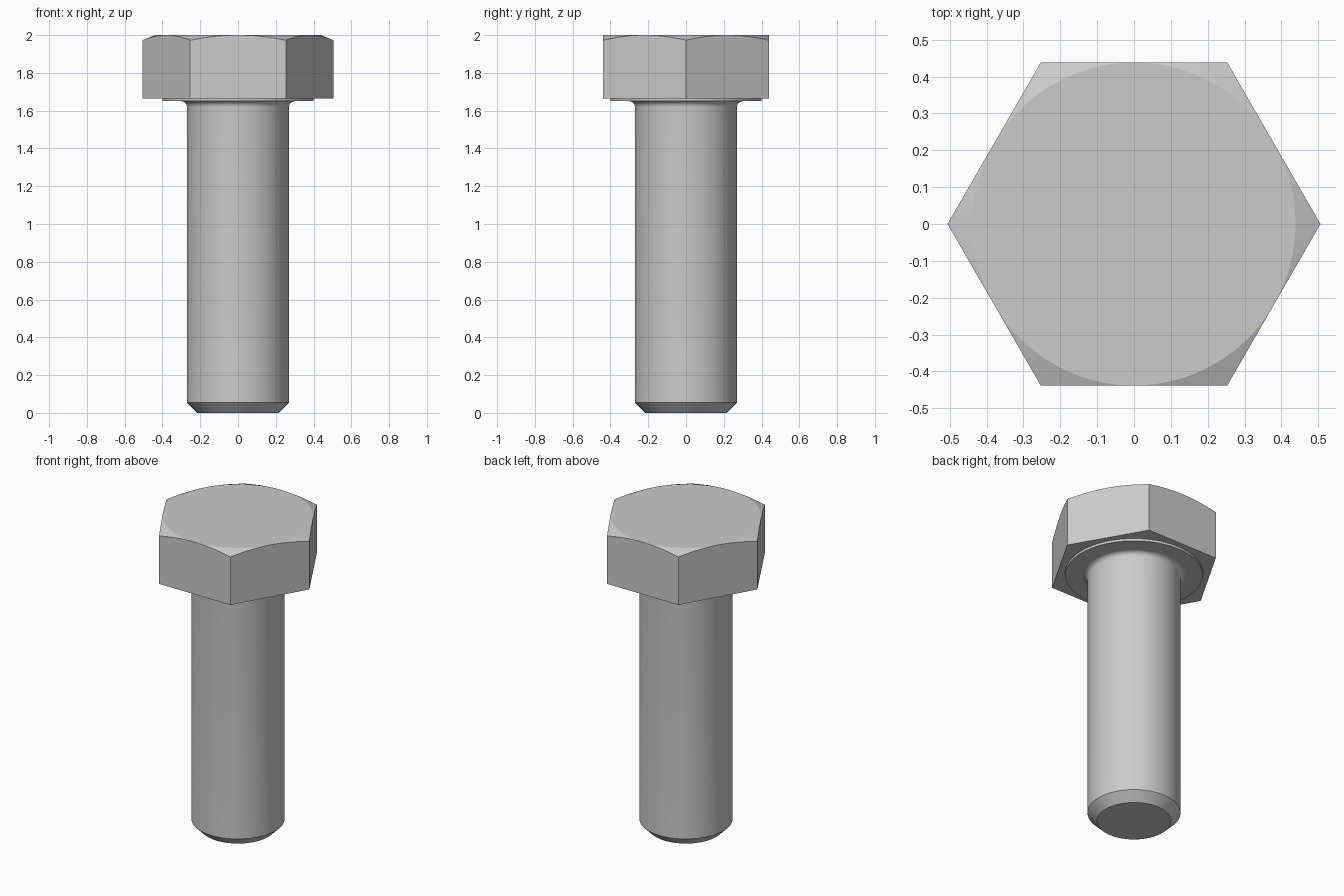
import bpy, bmesh, math
from math import cos, sin, pi

default = bpy.data.objects.get("Cube")
if default:
    bpy.data.objects.remove(default, do_unlink=True)

SEGMENTS = 96          # divisible by six so the hexagon corners are exact
HEAD_BOTTOM, HEAD_TOP = 1.665, 2.0
CORNER = 0.506         # centre to hexagon corner
FLAT = CORNER * cos(pi / 6)
WASHER_BOTTOM, FILLET = 1.65, 0.03
SHAFT = 0.27

steel = bpy.data.materials.new("steel grey")
steel.use_nodes = True
colour = (0.6, 0.6, 0.6, 1)
steel.diffuse_color = colour
steel.node_tree.nodes["Principled BSDF"].inputs["Base Color"].default_value = colour


def loft(name, rings):
    """Skin rings, given from bottom to top as functions angle -> (radius, height), and cap both ends."""
    bm = bmesh.new()
    loops = []
    for ring in rings:
        loop = []
        for i in range(SEGMENTS):
            a = 2 * pi * i / SEGMENTS
            r, z = ring(a)
            loop.append(bm.verts.new((r * cos(a), r * sin(a), z)))
        loops.append(loop)
    for low, high in zip(loops, loops[1:]):
        for i in range(SEGMENTS):
            j = (i + 1) % SEGMENTS
            bm.faces.new((low[i], low[j], high[j], high[i]))
    bm.faces.new(loops[0][::-1])
    bm.faces.new(loops[-1])
    bmesh.ops.remove_doubles(bm, verts=bm.verts, dist=0.00005)
    bmesh.ops.recalc_face_normals(bm, faces=bm.faces)
    mesh = bpy.data.meshes.new(name)
    bm.to_mesh(mesh)
    bm.free()
    mesh.materials.append(steel)
    obj = bpy.data.objects.new(name, mesh)
    bpy.context.collection.objects.link(obj)
    bpy.ops.object.select_all(action="DESELECT")
    obj.select_set(True)
    bpy.context.view_layer.objects.active = obj
    bpy.ops.object.shade_smooth_by_angle(angle=math.radians(20))
    return obj


def circle(r, z):
    return lambda a: (r, z)


def hexagon(a):
    return FLAT / cos(a % (pi / 3) - pi / 6)


# Hexagonal head, its top corners cut by a shallow cone
loft("hex_head", [
    lambda a: (hexagon(a), HEAD_BOTTOM),
    lambda a: (hexagon(a), HEAD_TOP - 0.4 * (hexagon(a) - FLAT)),
    circle(FLAT, HEAD_TOP),
])

# Thin round bearing face under the head
loft("washer_face", [circle(0.4, WASHER_BOTTOM), circle(0.4, HEAD_BOTTOM)])

# Shaft with a chamfered tip and a fillet into the head
fillet = [circle(SHAFT + FILLET * (1 - cos(t)), WASHER_BOTTOM - FILLET * (1 - sin(t)))
          for t in (k * pi / 16 for k in range(9))]
loft("shaft", [circle(0.215, 0), circle(SHAFT, 0.055)] + fillet)
